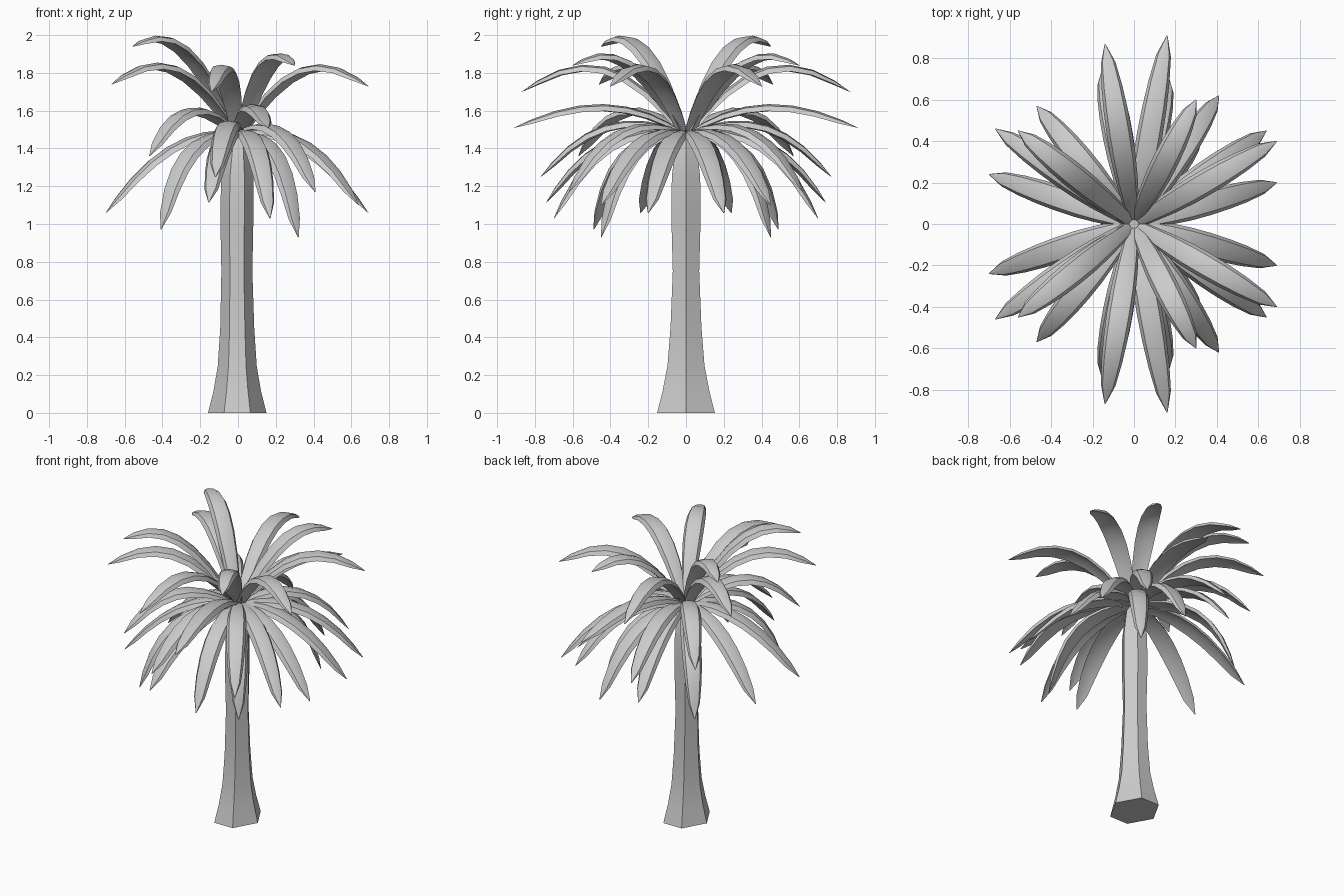
import bpy
from mathutils import Vector

if "Cube" in bpy.data.objects:
    bpy.data.objects.remove(bpy.data.objects["Cube"])


def make_object(name, verts, faces):
    mesh = bpy.data.meshes.new(name)
    mesh.from_pydata(verts, [], faces)
    mesh.validate()
    mesh.shade_smooth()
    mesh.set_sharp_from_angle(angle=.6)
    ob = bpy.data.objects.new(name, mesh)
    bpy.context.collection.objects.link(ob)
    return ob


# Trunk: six-sided column with a flared foot (z, half width x, half width y, x shift)
RINGS = [(0, .155, .153, -.004), (.12, .125, .123, -.004), (.25, .103, .098, -.004),
         (.45, .09, .082, -.004), (.75, .082, .07, -.006), (1.05, .088, .078, -.006),
         (1.25, .085, .075, -.004), (1.42, .06, .055, 0), (1.47, .03, .03, 0)]
HEX = [(1, 0), (.45, 1), (-.45, 1), (-1, 0), (-.45, -1), (.45, -1)]
verts = [(cx + hx * a, hy * b, z) for z, a, b, cx in RINGS for hx, hy in HEX]
faces = [(6 * r + i, 6 * r + (i + 1) % 6, 6 * r + 6 + (i + 1) % 6, 6 * r + 6 + i)
         for r in range(len(RINGS) - 1) for i in range(6)]
n = len(verts)
faces += [tuple(reversed(range(6))), tuple(range(n - 6, n))]
make_object("trunk", verts, faces)

# Closed frond cross-section (across, down) and its width along the length
SECTION = [(-.062, -.037), (-.046, -.009), (0, 0), (.046, -.009), (.062, -.037), (0, -.024)]
WIDTHS = [(0, .5), (.1, .68), (.22, .86), (.36, .98), (.5, 1), (.64, .95),
          (.78, .82), (.91, .58), (1, .04)]


def frond(name, x, y, z, reach, ctrl_z):
    """Arched leaf from the crown to tip (x, y, z), mirrored across y = 0."""
    flat = Vector((x, y, 0))
    p0 = flat.normalized() * .02 + Vector((0, 0, 1.49))
    p1 = flat * reach + Vector((0, 0, ctrl_z))
    p2 = Vector((x, y, z))
    side = Vector((-y, x, 0)).normalized()
    verts, k, last = [], len(SECTION), len(WIDTHS) - 1
    for t, w in WIDTHS:
        p = p0 * (1 - t) ** 2 + p1 * 2 * t * (1 - t) + p2 * t * t
        tangent = ((p1 - p0) * (1 - t) + (p2 - p1) * t).normalized()
        up = tangent.cross(side)
        verts += [p + side * a * w + up * d * w for a, d in SECTION]
    faces = [(k * r + i, k * (r + 1) + i, k * (r + 1) + (i + 1) % k, k * r + (i + 1) % k)
             for r in range(last) for i in range(k)]
    faces += [tuple(range(k)), tuple(reversed(range(k * last, k * last + k)))]
    ob = make_object(name, verts, faces)
    mod = ob.modifiers.new("mirror", 'MIRROR')
    mod.use_axis = (False, True, False)
    mod.use_mirror_merge = False


# Tip position, control reach, control height
FRONDS = [
    # raised fronds
    (-.14, .87, 1.70, .47, 2.07), (.16, .91, 1.51, .45, 1.77),
    (-.56, .45, 1.94, .50, 2.17), (-.67, .46, 1.74, .48, 2.06),
    (.69, .40, 1.73, .47, 2.05), (.30, .60, 1.84, .50, 2.07),
    # drooping fronds
    (-.47, .57, 1.36, .62, 1.80), (-.70, .24, 1.06, .56, 1.54),
    (.69, .20, 1.06, .56, 1.54), (.41, .62, 1.17, .65, 1.66),
    (.32, .45, .93, .84, 1.52), (-.41, .49, .97, .82, 1.53),
    (.17, .70, 1.03, .70, 1.57), (-.12, .77, 1.25, .60, 1.68),
    (-.155, .74, 1.115, .67, 1.57), (.64, .45, 1.10, .62, 1.58),
]
for i, f in enumerate(FRONDS):
    frond(f"frond_pair_{i + 1}", *f)
